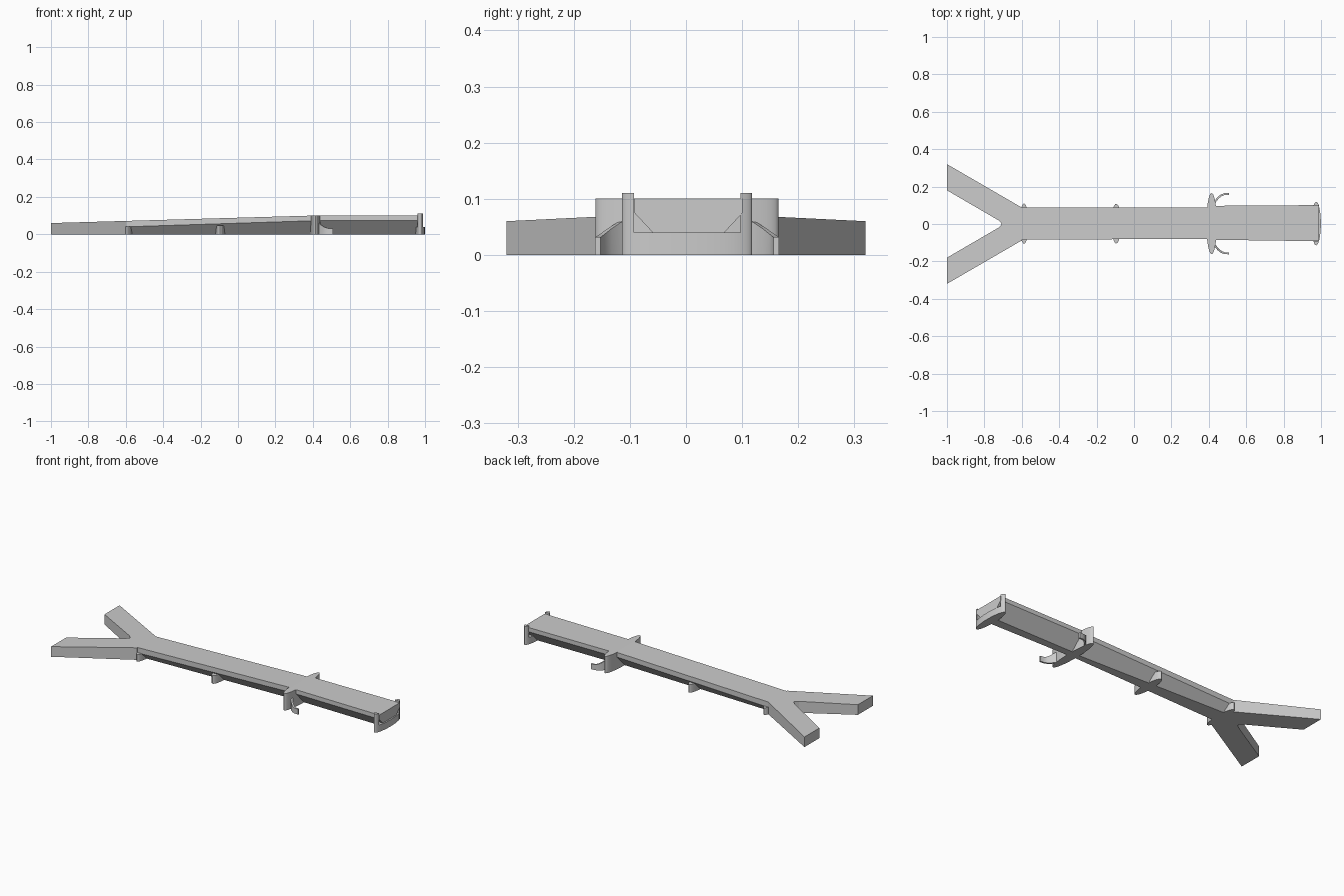
import bpy, bmesh
from math import sin, cos, pi, asin

if "Cube" in bpy.data.objects:
    bpy.data.objects.remove(bpy.data.objects["Cube"])


def top_z(x):
    return min(0.1, 0.06 + (x + 1) * 0.04 / 1.4)


def finish(name, bm, smooth=False):
    bmesh.ops.recalc_face_normals(bm, faces=bm.faces[:])
    me = bpy.data.meshes.new(name)
    bm.to_mesh(me)
    bm.free()
    ob = bpy.data.objects.new(name, me)
    bpy.context.collection.objects.link(ob)
    if smooth:
        bpy.ops.object.select_all(action='DESELECT')
        ob.select_set(True)
        bpy.context.view_layer.objects.active = ob
        bpy.ops.object.shade_smooth_by_angle(angle=0.6)
    return ob


def prism(name, pts, height, smooth=False):
    """Vertical prism from z=0; height is a function of x."""
    bm = bmesh.new()
    lo = [bm.verts.new((x, y, 0)) for x, y in pts]
    hi = [bm.verts.new((x, y, height(x))) for x, y in pts]
    bm.faces.new(lo)
    bm.faces.new(hi)
    n = len(pts)
    for i in range(n):
        j = (i + 1) % n
        bm.faces.new((lo[i], lo[j], hi[j], hi[i]))
    return finish(name, bm, smooth)


def loft(name, rings, caps=(True, True), smooth=False):
    bm = bmesh.new()
    rows = [[bm.verts.new(p) for p in r] for r in rings]
    n = len(rows[0])
    for a, b in zip(rows, rows[1:]):
        for i in range(n):
            j = (i + 1) % n
            bm.faces.new((a[i], a[j], b[j], b[i]))
    if caps[0]:
        bm.faces.new(rows[0])
    if caps[1]:
        bm.faces.new(rows[-1])
    return finish(name, bm, smooth)


def ellipse(cx, cy, rx, ry, a0=0, a1=2 * pi, n=32):
    steps = n if a1 - a0 >= 2 * pi - 1e-6 else n + 1
    return [(cx + rx * cos(a0 + (a1 - a0) * i / n),
             cy + ry * sin(a0 + (a1 - a0) * i / n)) for i in range(steps)]


# Forked approach ramp, solid to the ground
half = [(-0.6, 0.088), (-1, 0.32), (-1, 0.18), (-0.725, 0.02)]
outline = half + [(-0.706, 0)] + [(x, -y) for x, y in reversed(half)]
prism("forked_ramp", outline, top_z)

# Main deck with undercut sloping sides
rings = []
for x, y0, y1, edge in [(-0.6, -0.083, 0.088, 0.04), (0.39, -0.08, 0.087, 0.072),
                        (0.4, -0.084, 0.097, 0.075), (0.99, -0.092, 0.101, 0.075)]:
    ins = edge * 0.93
    t = top_z(x)
    rings.append([(x, y0, t), (x, y1, t), (x, y1, edge),
                  (x, y1 - ins, 0), (x, y0 + ins, 0), (x, y0, edge)])
loft("bridge_deck", rings, caps=(False, True))

# Rounded piers under the deck
C = 0.002
for name, x, rx, ry, h in [("ramp_pier", -0.588, 0.024, 0.107, 0.042),
                           ("middle_pier", -0.095, 0.026, 0.106, 0.048),
                           ("end_pier_base", 0.974, 0.025, 0.116, 0.04)]:
    prism(name, ellipse(x, C, rx, ry), lambda _x, h=h: h, True)

# Tall towers rising beside the deck at the main and end piers
prism("main_pier_base", ellipse(0.415, C, 0.028, 0.163), lambda x: 0.07, True)
for x, rx, ry, y_in, h in [(0.415, 0.028, 0.163, 0.08, 0.1),
                           (0.974, 0.025, 0.116, 0.095, 0.11)]:
    a = asin(y_in / ry)
    for s, side in ((1, "back"), (-1, "front")):
        pts = [(px, C + s * py) for px, py in ellipse(x, 0, rx, ry, a, pi - a, 16)]
        prism(f"{side}_tower", pts, lambda _x, h=h: h, True)

# Curved descending walls beside the main pier
path = [(0.422, 0.1, 0.065), (0.436, 0.121, 0.058), (0.45, 0.138, 0.047),
        (0.466, 0.151, 0.037), (0.484, 0.158, 0.032), (0.507, 0.159, 0.032)]
for s, side in ((1, "back"), (-1, "front")):
    rings = []
    for i, (x, y, z) in enumerate(path):
        p, q = path[max(i - 1, 0)], path[min(i + 1, len(path) - 1)]
        dx, dy = q[0] - p[0], q[1] - p[1]
        l = (dx * dx + dy * dy) ** 0.5
        nx, ny = -dy / l * 0.005, dx / l * 0.005
        rings.append([(x + k * nx, C + s * (y + k * ny), zz)
                      for k, zz in ((1, 0), (-1, 0), (-1, z), (1, z))])
    loft(f"{side}_curved_wall", rings, smooth=True)
